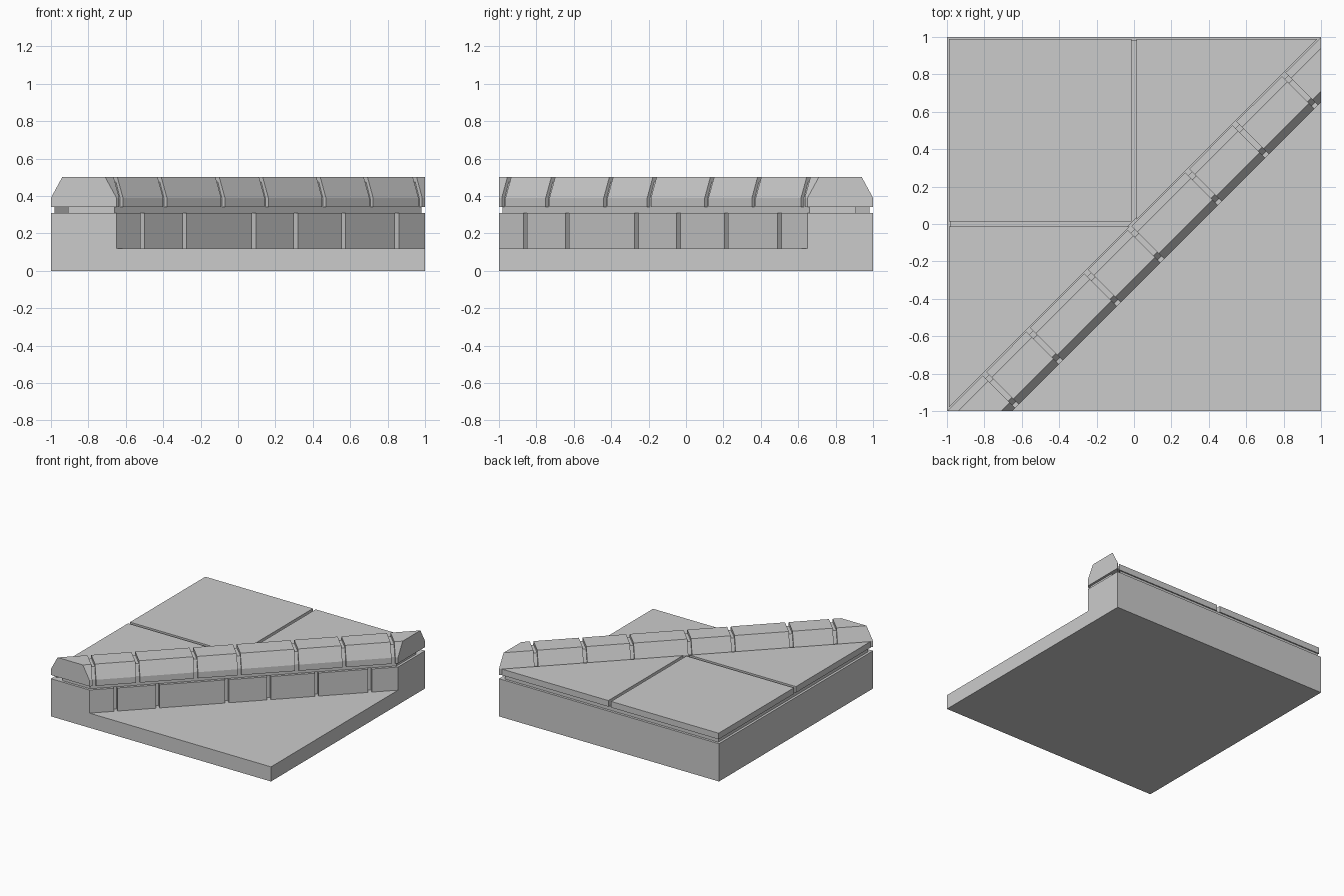
import bpy, bmesh
from mathutils import Vector

cube = bpy.data.objects.get("Cube")
if cube:
    bpy.data.objects.remove(cube, do_unlink=True)

GREY = (0.6, 0.6, 0.6, 1)
stone = bpy.data.materials.new("grey_stone")
stone.use_nodes = True
stone.diffuse_color = GREY
stone.node_tree.nodes["Principled BSDF"].inputs["Base Color"].default_value = GREY


def diag(along, across, z=0.0):
    """Point on the diagonal: along = x + y, across = x - y."""
    return Vector(((along + across) / 2, (along - across) / 2, z))


def clip(bm, limit):
    """Trim a solid to the square footprint and close the cuts."""
    for n in (Vector((1, 0, 0)), Vector((-1, 0, 0)), Vector((0, 1, 0)), Vector((0, -1, 0))):
        bmesh.ops.bisect_plane(bm, geom=bm.verts[:] + bm.edges[:] + bm.faces[:],
                               dist=1e-5, plane_co=n * limit, plane_no=n, clear_outer=True)
        rim = [e for e in bm.edges if e.is_boundary]
        if rim:
            bmesh.ops.holes_fill(bm, edges=rim, sides=0)


def prism(name, outline, sweep, limit=None):
    """Sweep a closed outline along a vector into a solid."""
    bm = bmesh.new()
    face = bm.faces.new([bm.verts.new(p) for p in outline])
    ext = bmesh.ops.extrude_face_region(bm, geom=[face], use_keep_orig=True)
    bmesh.ops.translate(bm, vec=sweep,
                        verts=[g for g in ext["geom"] if isinstance(g, bmesh.types.BMVert)])
    if limit:
        clip(bm, limit)
    bmesh.ops.recalc_face_normals(bm, faces=bm.faces[:])
    mesh = bpy.data.meshes.new(name)
    bm.to_mesh(mesh)
    bm.free()
    mesh.materials.append(stone)
    obj = bpy.data.objects.new(name, mesh)
    bpy.context.scene.collection.objects.link(obj)
    return obj


def flat(name, points, low, high):
    return prism(name, [Vector((x, y, low)) for x, y in points], Vector((0, 0, high - low)))


def bar(name, profile, start, end, limit):
    return prism(name, [diag(start, s, z) for s, z in profile], diag(end - start, 0), limit)


HALF_GAP = 0.02
FLOOR, LEDGE, SEAT, PAVING = 0.12, 0.31, 0.34, 0.39
FRONT = 0.35

# Foundation block, stepped along the diagonal with brick joints in the wall
base = flat("foundation", [(-1, -1), (1, -1), (1, 1), (-1, 1)], 0, LEDGE)
comb = [(-3, FRONT)]
for joint in (-1.37, -0.92, -0.18, 0.27, 0.78, 1.35):
    a, b = joint - HALF_GAP, joint + HALF_GAP
    comb += [(a, FRONT), (a, FRONT - 0.06), (b, FRONT - 0.06), (b, FRONT)]
comb += [(3, FRONT), (3, 3), (-3, 3)]
cutter = prism("step_cutter", [diag(t, s, FLOOR) for t, s in comb], Vector((0, 0, 0.5)))
cutter.hide_render = True
cutter.hide_viewport = True
cutter.display_type = 'WIRE'
step = base.modifiers.new("step", 'BOOLEAN')
step.operation = 'DIFFERENCE'
step.solver = 'EXACT'
step.object = cutter

# Recessed bedding and the three paving slabs
flat("paving_bedding", [(-0.98, 0.98), (-0.98, -0.96), (0.96, 0.98)], LEDGE, SEAT)
E, G = 0.99, 0.013
flat("square_slab", [(-E, G), (-G, G), (-G, E), (-E, E)], SEAT, PAVING)
flat("back_slab", [(G, 0.023), (0.98, E), (G, E)], SEAT, PAVING)
flat("side_slab", [(-E, -0.98), (-0.023, -G), (-E, -G)], SEAT, PAVING)

# Core of the kerb, seen in the joints and below the stones
core = [(0.07, LEDGE), (0.07, 0.35), (0.03, 0.35), (0.03, 0.385), (0.075, 0.475),
        (0.275, 0.475), (0.32, 0.385), (0.32, LEDGE)]
bar("kerb_core", core, -2.6, 2.6, 0.98)

# Kerb stones with chamfered tops
stone_profile = [(0, SEAT), (0, PAVING), (0.06, 0.5), (0.29, 0.5), (FRONT, PAVING), (FRONT, SEAT)]
joints = [-2.6, -1.6, -1.13, -0.51, -0.045, 0.57, 1.075, 1.6, 2.6]
for i, (a, b) in enumerate(zip(joints, joints[1:])):
    bar(f"kerb_stone_{i + 1}", stone_profile, a + HALF_GAP, b - HALF_GAP, 1.0)
